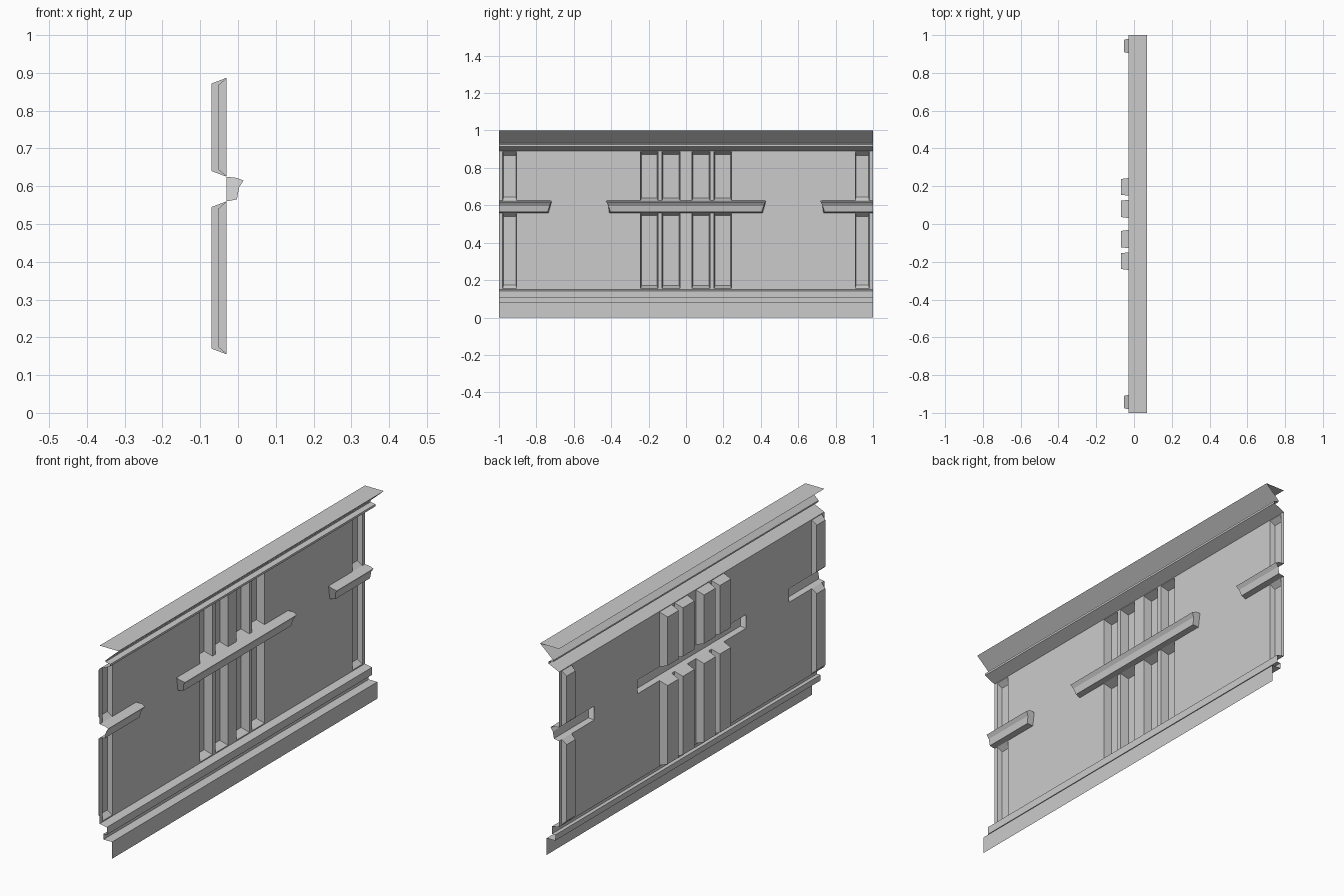
import bpy

if "Cube" in bpy.data.objects:
    bpy.data.objects.remove(bpy.data.objects["Cube"])

WALL_X = -0.03


def make(name, verts, faces):
    me = bpy.data.meshes.new(name)
    me.from_pydata(verts, [], faces)
    me.update()
    ob = bpy.data.objects.new(name, me)
    bpy.context.collection.objects.link(ob)
    return ob


def strip(name, profile):
    """Open x-z profile swept along the full width."""
    n = len(profile)
    verts = [(x, y, z) for y in (-1, 1) for x, z in profile]
    return make(name, verts, [(i, i + n, i + n + 1, i + 1) for i in range(n - 1)])


def recess(name, y0, y1, z0, z1, depth, ty, tz):
    """Tapered tray pushed back from the wall, open at the front."""
    verts = []
    for x, a, b in ((WALL_X, 0, 0), (WALL_X - depth, ty, tz)):
        verts += [(x, y0 + a, z0 + b), (x, y1 - a, z0 + b),
                  (x, y1 - a, z1 - b), (x, y0 + a, z1 - b)]
    faces = [(4, 5, 6, 7)] + [(i, (i + 1) % 4, (i + 1) % 4 + 4, i + 4) for i in range(4)]
    return make(name, verts, faces)


# Bar section: (x, z, how far a free end reaches past the opening)
BAR = [(-0.03, 0.56, 0.0), (-0.003, 0.565, -0.005), (0.003, 0.597, 0.005),
       (0.015, 0.615, 0.012), (-0.003, 0.622, 0.017), (-0.03, 0.625, 0.01)]


def bar(name, y0, y1):
    """Hollow rail; ends on the panel edge stay open."""
    n = len(BAR)
    verts = [(x, y0 - (e if y0 > -1 else 0), z) for x, z, e in BAR]
    verts += [(x, y1 + (e if y1 < 1 else 0), z) for x, z, e in BAR]
    faces = [(i, i + n, i + n + 1, i + 1) for i in range(n - 1)]
    if y0 > -1:
        faces.append(tuple(range(n)))
    if y1 < 1:
        faces.append(tuple(range(2 * n - 1, n - 1, -1)))
    return make(name, verts, faces)


# Top cornice and base skirting
strip("cornice", [(-0.03, 1.0), (0.07, 1.0), (0.0, 0.937), (0.0, 0.93),
                  (0.025, 0.925), (0.025, 0.915), (-0.03, 0.89)])
strip("skirting", [(-0.03, 0.15), (0.008, 0.143), (0.008, 0.107),
                   (-0.01, 0.107), (-0.01, 0.08), (0.035, 0.08), (0.035, 0.0)])

# Recess and bar layout
ROWS = [(0.155, 0.56), (0.625, 0.887)]
CENTRE = [(0.032, 0.128), (0.15, 0.243)]
SIDE = (0.905, 0.98)
holes = []
for s in (-1, 1):
    for z0, z1 in ROWS:
        for a, b in CENTRE + [SIDE]:
            y0, y1 = sorted((s * a, s * b))
            side = (a, b) == SIDE
            recess("side_recess" if side else "centre_recess", y0, y1, z0, z1,
                   0.023 if side else 0.04, 0.005, 0.02 if side else 0.015)
            holes.append((y0, y1, z0, z1))
for y0, y1 in ((-1, -0.735), (-0.41, 0.41), (0.735, 1)):
    bar("rail", y0, y1)
    holes.append((y0, y1, 0.56, 0.625))

# Wall sheet: grid cells left out where a recess or rail opens
ys = sorted({-1, 1} | {v for h in holes for v in h[:2]})
zs = sorted({0.15, 0.89} | {v for h in holes for v in h[2:]})
verts = [(WALL_X, y, z) for y in ys for z in zs]
nz = len(zs)
faces = []
for i in range(len(ys) - 1):
    for j in range(nz - 1):
        cy, cz = (ys[i] + ys[i + 1]) / 2, (zs[j] + zs[j + 1]) / 2
        if not any(h[0] < cy < h[1] and h[2] < cz < h[3] for h in holes):
            faces.append((i * nz + j, (i + 1) * nz + j, (i + 1) * nz + j + 1, i * nz + j + 1))
make("wall_sheet", verts, faces)
